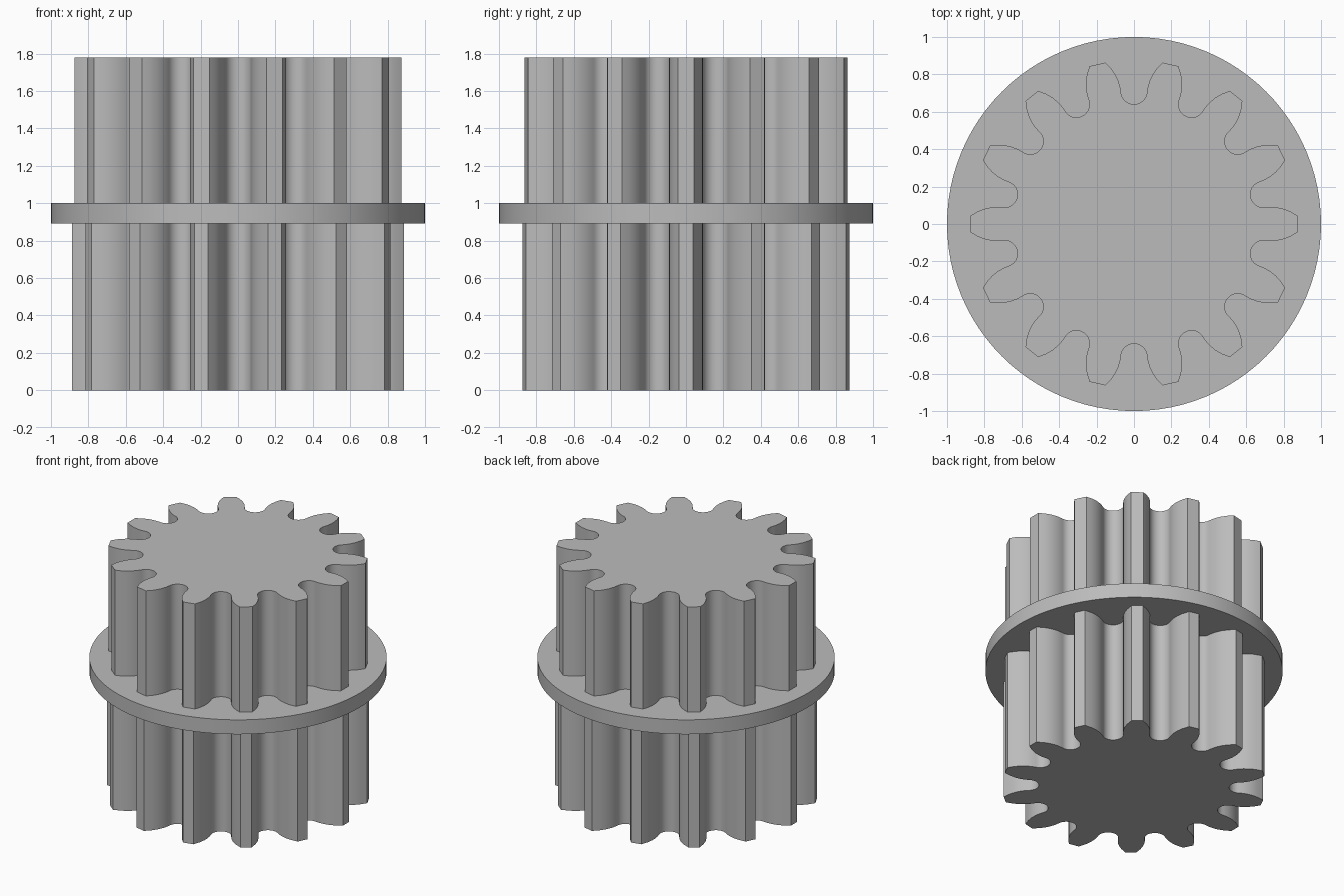
import bpy, bmesh
from math import pi, sin, cos, radians
from mathutils import Matrix, Vector

cube = bpy.data.objects.get("Cube")
if cube:
    bpy.data.objects.remove(cube)

TEETH = 14
ROOT_RADIUS, ROOT_CENTRE = 0.07, 0.71

# Single grey material
grey = bpy.data.materials.new("plain grey")
grey.use_nodes = True
colour = (0.5, 0.5, 0.5, 1)
grey.diffuse_color = colour
grey.node_tree.nodes["Principled BSDF"].inputs["Base Color"].default_value = colour


def extrude_outline(name, outline, bottom, top):
    """Make a solid from a closed outline, smooth along its sides."""
    bm = bmesh.new()
    base = bm.faces.new([bm.verts.new((p.x, p.y, bottom)) for p in outline])
    moved = bmesh.ops.extrude_face_region(bm, geom=[base], use_keep_orig=True)["geom"]
    verts = [v for v in moved if isinstance(v, bmesh.types.BMVert)]
    bmesh.ops.translate(bm, verts=verts, vec=(0, 0, top - bottom))
    bmesh.ops.recalc_face_normals(bm, faces=bm.faces)
    mesh = bpy.data.meshes.new(name)
    bm.to_mesh(mesh)
    bm.free()
    mesh.materials.append(grey)
    obj = bpy.data.objects.new(name, mesh)
    bpy.context.collection.objects.link(obj)
    bpy.ops.object.select_all(action="DESELECT")
    obj.select_set(True)
    bpy.context.view_layer.objects.active = obj
    bpy.ops.object.shade_smooth_by_angle(angle=radians(28))
    return obj


def gear_outline(tip):
    """Half a tooth gap (round root, curved flank, tip corner), mirrored and repeated."""
    steps = 8
    half = [Vector((ROOT_RADIUS * sin(a), ROOT_CENTRE - ROOT_RADIUS * cos(a)))
            for a in (i * pi / 2 / steps for i in range(steps + 1))]
    half += [Vector(p) for p in ((0.075, 0.737), (0.084, 0.766), (0.099, 0.798), (0.123, 0.833), tip)]
    gap = [Vector((-p.x, p.y)) for p in reversed(half[1:])] + half
    return [Matrix.Rotation(-i * 2 * pi / TEETH, 2) @ p for i in range(TEETH) for p in gap]


# Lower gear has slightly longer, narrower tips than the upper one
extrude_outline("lower_gear", gear_outline((0.161, 0.873)), 0, 0.9)
extrude_outline("upper_gear", gear_outline((0.153, 0.863)), 0.99, 1.78)

# Round flange between the gears
circle = [Vector((cos(a), sin(a))) for a in (i * 2 * pi / 96 for i in range(96))]
extrude_outline("flange", circle, 0.893, 1.0)
